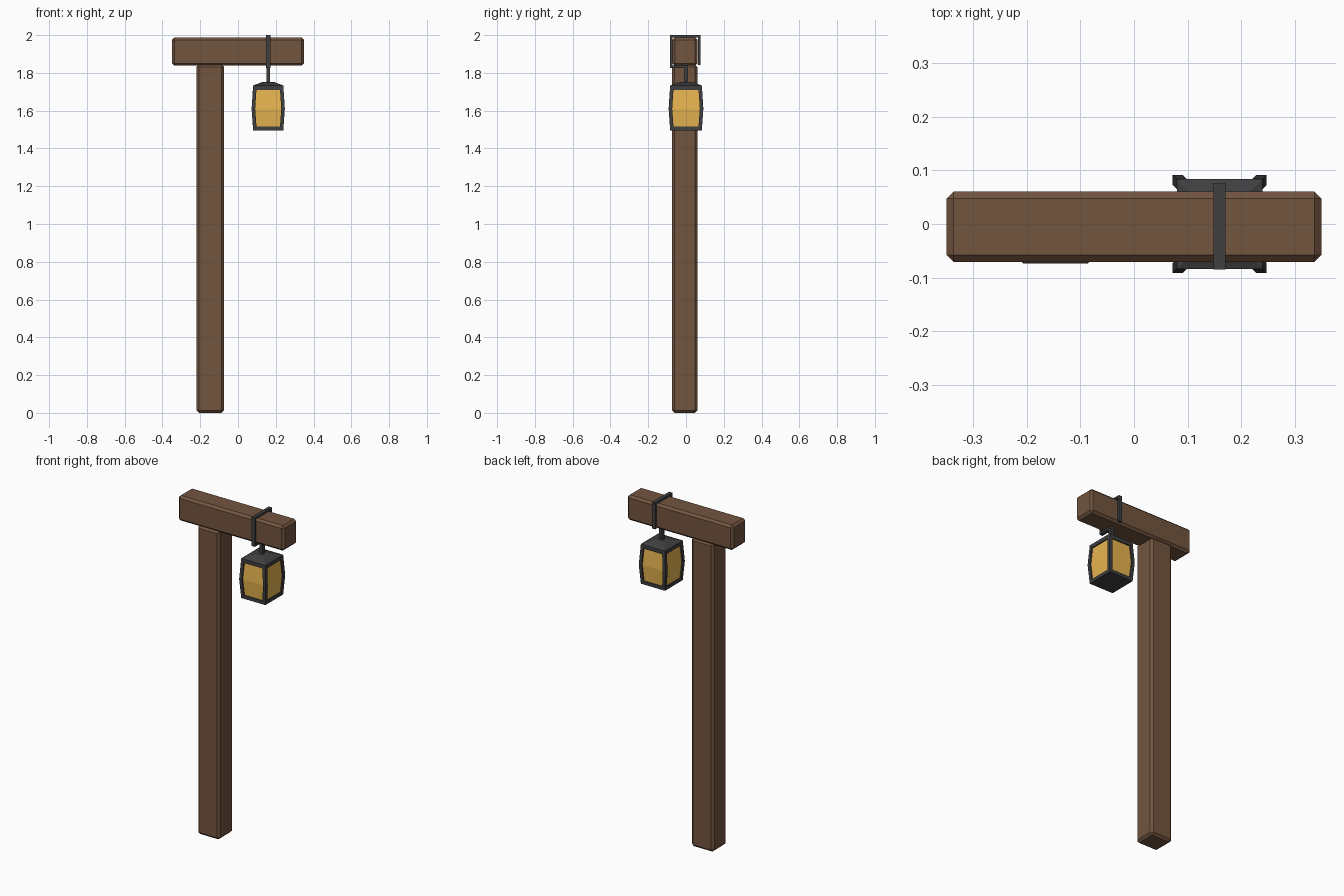
import bpy, bmesh

if "Cube" in bpy.data.objects:
    bpy.data.objects.remove(bpy.data.objects["Cube"])

def mat(name, col):
    m = bpy.data.materials.new(name)
    m.diffuse_color = (*col, 1)
    m.use_nodes = True
    m.node_tree.nodes["Principled BSDF"].inputs["Base Color"].default_value = m.diffuse_color
    return m

WOOD = mat("wood", (0.17, 0.09, 0.05))
IRON = mat("iron", (0.05, 0.05, 0.053))
GLASS = mat("amber_glass", (0.80, 0.46, 0.08))

def finish(name, bm, m):
    bmesh.ops.recalc_face_normals(bm, faces=bm.faces)
    me = bpy.data.meshes.new(name)
    bm.to_mesh(me)
    bm.free()
    me.materials.append(m)
    ob = bpy.data.objects.new(name, me)
    bpy.context.collection.objects.link(ob)
    return ob

def loft(bm, rings):
    """Skin a stack of equal-length point rings and cap both ends."""
    vs = [[bm.verts.new(p) for p in r] for r in rings]
    n = len(vs[0])
    for a, b in zip(vs, vs[1:]):
        for i in range(n):
            j = (i + 1) % n
            bm.faces.new((a[i], a[j], b[j], b[i]))
    bm.faces.new(vs[0][::-1])
    bm.faces.new(vs[-1])

def rect(x0, x1, y0, y1, z):
    return [(x0, y0, z), (x1, y0, z), (x1, y1, z), (x0, y1, z)]

def box(name, x, y, z, m, bevel=0):
    bm = bmesh.new()
    loft(bm, [rect(*x, *y, z[0]), rect(*x, *y, z[1])])
    if bevel:
        bmesh.ops.bevel(bm, geom=bm.edges[:], offset=bevel, segments=1,
                        affect='EDGES', profile=0.5)
    return finish(name, bm, m)

CX = 0.16  # lantern axis

def tapered(name, levels, m):
    """Stack of rectangles (half x, half y, z) around the lantern axis."""
    bm = bmesh.new()
    loft(bm, [rect(CX - a, CX + a, -b, b, z) for a, b, z in levels])
    return finish(name, bm, m)

# Timber post and crossbeam
box("post", (-0.22, -0.074), (-0.074, 0.06), (0, 1.845), WOOD, 0.013)
box("crossbeam", (-0.35, 0.35), (-0.071, 0.061), (1.838, 1.988), WOOD, 0.013)

# Iron strap hooked round the beam, then dropping to the lantern
outer = [(0.077, 1.842), (0.077, 2.0), (-0.085, 2.0), (-0.085, 1.826), (0.011, 1.826)]
inner = [(0.011, 1.838), (-0.072, 1.838), (-0.072, 1.988), (0.064, 1.988), (0.064, 1.842)]
prof = outer + inner
bm = bmesh.new()
n = len(outer)
sections = [[bm.verts.new((x, y, z)) for x in (CX - 0.011, CX + 0.011)
             for y, z in (o, i)] for o, i in zip(outer, inner[::-1])]
for a, b in zip(sections, sections[1:]):
    for i, j in ((0, 1), (1, 3), (3, 2), (2, 0)):
        bm.faces.new((a[i], a[j], b[j], b[i]))
for s in (sections[0], sections[-1]):
    bm.faces.new((s[0], s[1], s[3], s[2]))
finish("beam_hook", bm, IRON)
box("hanging_rod", (CX - 0.01, CX + 0.01), (-0.011, 0.011), (1.745, 1.832), IRON)

# Lantern roof and base
tapered("lantern_roof", [(0.08, 0.084, 1.71), (0.08, 0.084, 1.733),
                         (0.028, 0.03, 1.753)], IRON)
tapered("lantern_base", [(0.08, 0.084, 1.496), (0.08, 0.084, 1.516)], IRON)

# Bulging glass
tapered("lantern_glass", [(0.073, 0.077, 1.512), (0.08, 0.084, 1.61),
                          (0.073, 0.077, 1.712)], GLASS)

# Four bowed corner bars
bm = bmesh.new()
W = 0.019
for sx in (-1, 1):
    for sy in (-1, 1):
        loft(bm, [rect(CX + sx * (a - W), CX + sx * a, sy * (b - W), sy * b, z)
                  for a, b, z in ((0.08, 0.084, 1.498), (0.088, 0.092, 1.61),
                                  (0.08, 0.084, 1.732))])
finish("lantern_corner_bars", bm, IRON)
